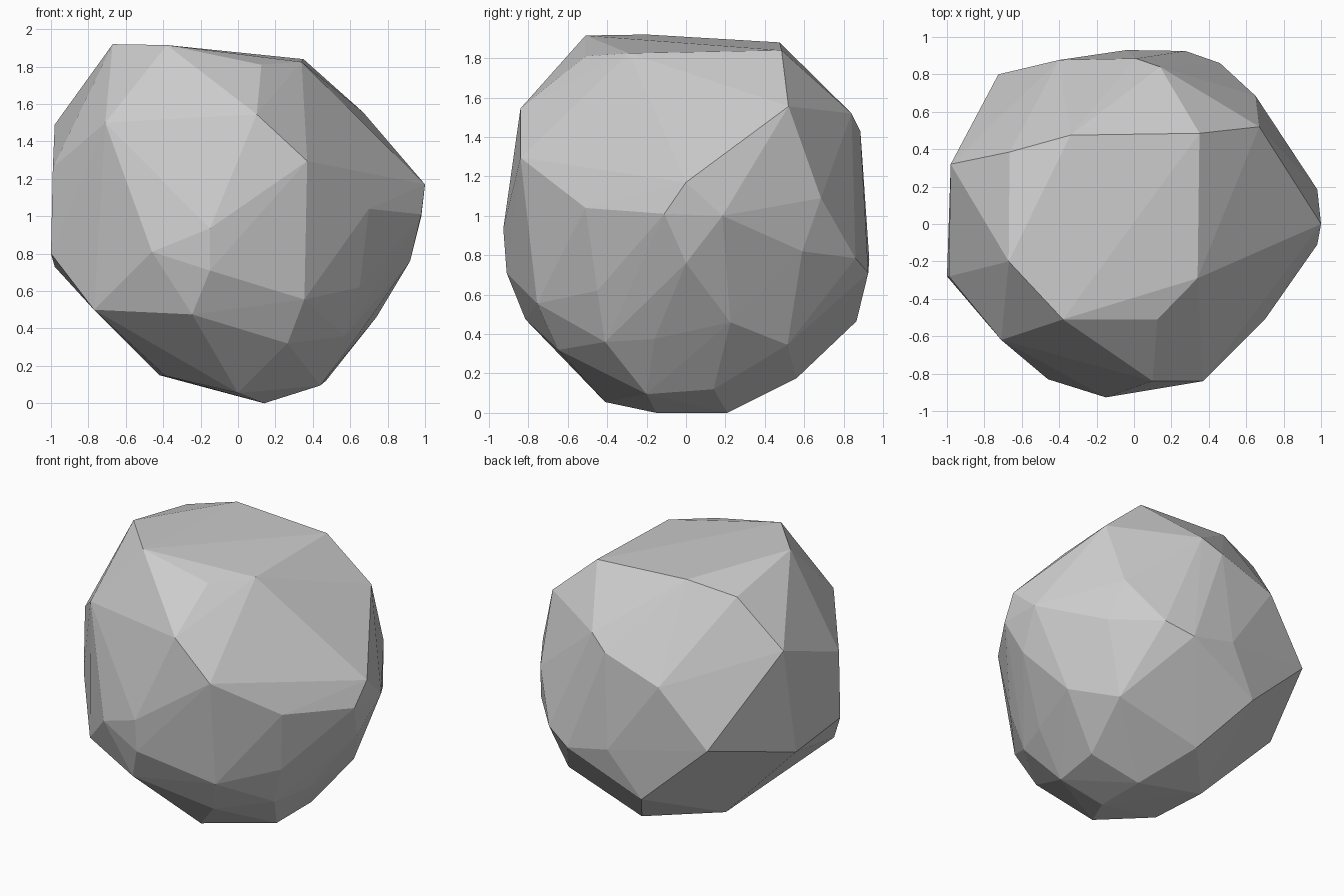
import bpy, bmesh

# Corner points of the faceted boulder, from crown to base
corners = [
    # crown
    (-.67, -.2, 1.92), (-.38, -.51, 1.915), (.125, -.51, 1.81), (.34, -.29, 1.825),
    (.35, .485, 1.84), (-.34, .475, 1.88), (-.665, .385, 1.81),
    # shoulders
    (-.98, .32, 1.49), (-.71, -.62, 1.5), (.1, -.84, 1.545), (.67, .52, 1.555),
    (.14, .84, 1.52), (.01, .885, 1.43), (.37, -.84, 1.295), (-.4, .877, 1.29),
    (1, 0, 1.17), (-.99, -.28, 1.26),
    # waist
    (.98, .185, 1), (.98, -.11, 1.01), (.7, -.51, 1.04), (.65, .685, 1.09),
    (-.15, -.927, .935), (-.46, -.83, .81), (-.725, .8, .9),
    (-1, -.28, .8), (-.98, .18, .73), (.71, .59, .82), (.46, .86, .785),
    (.275, .925, .71), (-.04, .93, .78), (.92, 0, .76),
    # underside
    (-.15, -.91, .71), (.65, -.45, .62), (-.77, -.54, .5),
    (-.245, -.815, .475), (.355, -.755, .555), (.74, .225, .46), (-.26, .865, .465),
    (.55, .515, .345), (.265, -.65, .32), (.57, -.41, .36), (.65, -.16, .375),
    (-.05, .56, .175), (-.42, .16, .15), (-.39, -.25, .147), (0, -.41, .055),
    (.47, .14, .12), (.44, -.2, .095), (.14, .21, 0), (.14, -.15, 0),
]

# Wrap the corners in a flat-faced hull
bm = bmesh.new()
for c in corners:
    bm.verts.new(c)
bmesh.ops.convex_hull(bm, input=bm.verts[:])
loose = [v for v in bm.verts if not v.link_faces]
bmesh.ops.delete(bm, geom=loose, context='VERTS')
bmesh.ops.recalc_face_normals(bm, faces=bm.faces[:])

mesh = bpy.data.meshes.new("boulder")
bm.to_mesh(mesh)
bm.free()
bpy.context.collection.objects.link(bpy.data.objects.new("boulder", mesh))
